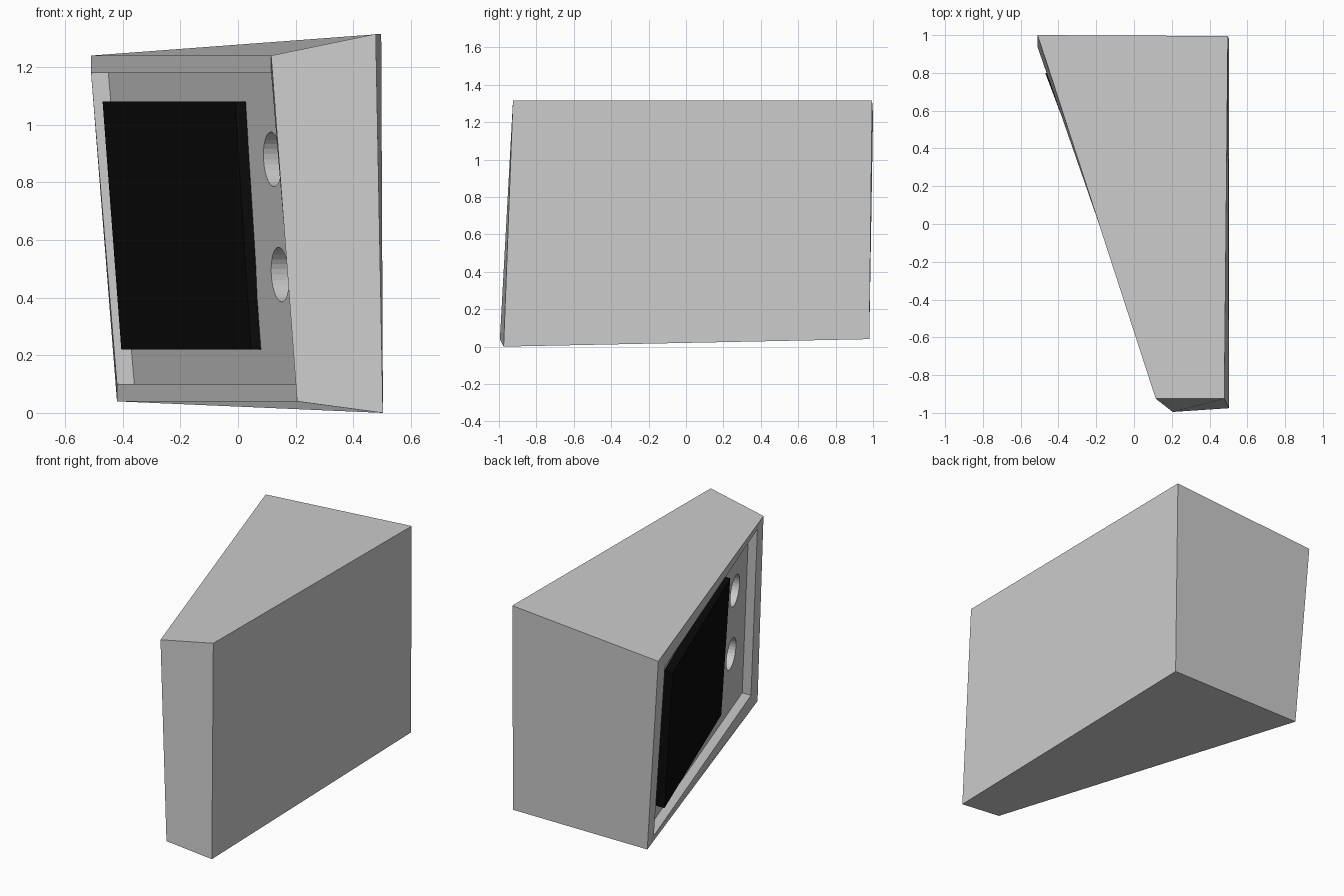
import bpy, bmesh, math
from mathutils import Vector

if "Cube" in bpy.data.objects:
    bpy.data.objects.remove(bpy.data.objects["Cube"])


def new_object(name, bm):
    bmesh.ops.recalc_face_normals(bm, faces=bm.faces[:])
    mesh = bpy.data.meshes.new(name)
    bm.to_mesh(mesh)
    bm.free()
    obj = bpy.data.objects.new(name, mesh)
    bpy.context.collection.objects.link(obj)
    return obj


def ring(bm, points):
    return [bm.verts.new(p) for p in points]


def bridge(bm, a, b):
    for i in range(4):
        j = (i + 1) % 4
        bm.faces.new((a[i], a[j], b[j], b[i]))


# Slanted panel outline: back top, front top, front bottom, back bottom
panel = [(-0.51, 1.0, 1.24), (0.115, -0.925, 1.24),
         (0.205, -0.995, 0.04), (-0.42, 0.98, 0.04)]
# Flat right side in the same order
side = [(0.497, 0.995, 1.315), (0.478, -0.925, 1.315),
        (0.503, -0.975, 0.0), (0.502, 0.98, 0.04)]
# Recess: panel outline narrowed in y and z, then pushed in along x
opening = [(x, y * 0.935, 0.64 + (z - 0.64) * 0.9) for x, y, z in panel]
floor = [(x + 0.06, y, z) for x, y, z in opening]

# Wedge-shaped cabinet with recessed panel
bm = bmesh.new()
loops = [ring(bm, pts) for pts in (side, panel, opening, floor)]
bm.faces.new(loops[0])
for a, b in zip(loops, loops[1:]):
    bridge(bm, a, b)
bm.faces.new(loops[3])
cabinet = new_object("cabinet", bm)

# Two round sockets cut into the recess floor
axis = Vector((0.945, 0.328, 0))
for z, x in ((0.88, 0.125), (0.48, 0.152)):
    bpy.ops.mesh.primitive_cylinder_add(
        vertices=32, radius=0.095, depth=0.18,
        location=Vector((x, -0.65, z)) + axis * 0.01,
        rotation=axis.to_track_quat('Z', 'Y').to_euler())
    cutter = bpy.context.object
    cutter.name = "socket_cutter"
    cutter.hide_render = True
    mod = cabinet.modifiers.new("socket", 'BOOLEAN')
    mod.operation = 'DIFFERENCE'
    mod.solver = 'EXACT'
    mod.object = cutter
    bpy.context.view_layer.objects.active = cabinet
    bpy.ops.object.modifier_apply(modifier=mod.name)
    bpy.data.objects.remove(cutter)

# Black screen slab standing on the recess floor
face = [(-0.47, 0.80, 1.08), (-0.01, -0.42, 1.08),
        (0.045, -0.41, 0.22), (-0.405, 0.79, 0.22)]
bm = bmesh.new()
front = ring(bm, face)
back = ring(bm, [(x + 0.06, y, z) for x, y, z in face])
bm.faces.new(front)
bm.faces.new(back)
bridge(bm, front, back)
screen = new_object("screen", bm)
black = bpy.data.materials.new("black")
black.diffuse_color = (0.003, 0.003, 0.003, 1)
black.use_nodes = True
black.node_tree.nodes["Principled BSDF"].inputs["Base Color"].default_value = black.diffuse_color
screen.data.materials.append(black)
